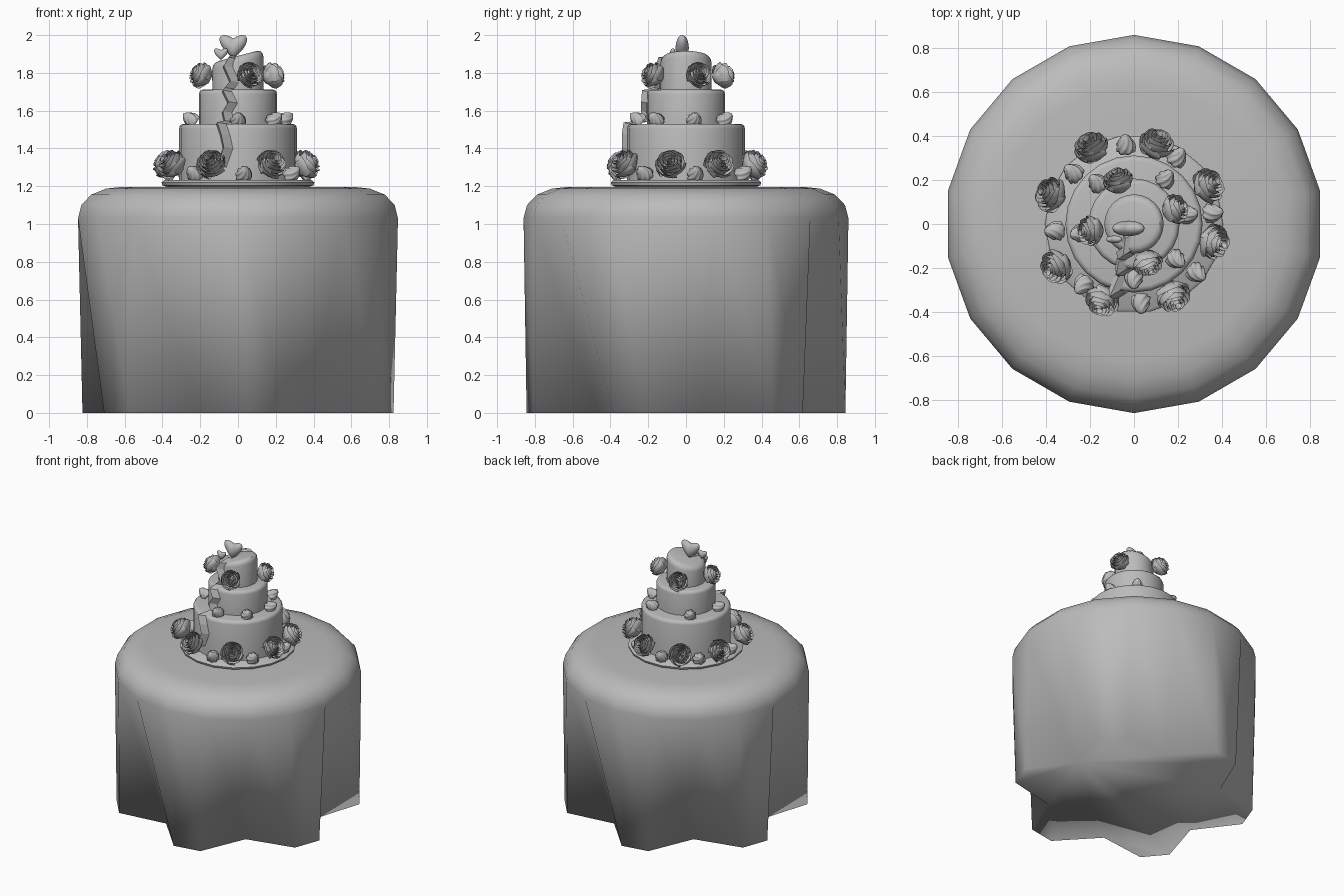
import bpy, bmesh
from math import sin, cos, pi, radians
from mathutils import Vector, Matrix

cube = bpy.data.objects.get("Cube")
if cube:
    bpy.data.objects.remove(cube, do_unlink=True)

grey = bpy.data.materials.new("plain_grey")
grey.use_nodes = True
grey.diffuse_color = (0.5, 0.5, 0.5, 1)
grey.node_tree.nodes["Principled BSDF"].inputs["Base Color"].default_value = (0.5, 0.5, 0.5, 1)


def mesh_from(name, verts, faces, smooth=True, fix=True):
    mesh = bpy.data.meshes.new(name)
    mesh.from_pydata(verts, [], faces)
    if fix:
        bm = bmesh.new()
        bm.from_mesh(mesh)
        bmesh.ops.recalc_face_normals(bm, faces=bm.faces)
        bm.to_mesh(mesh)
        bm.free()
    mesh.polygons.foreach_set("use_smooth", [smooth] * len(mesh.polygons))
    mesh.materials.append(grey)
    return mesh


def place(name, mesh, matrix=None):
    obj = bpy.data.objects.new(name, mesh)
    bpy.context.collection.objects.link(obj)
    if matrix is not None:
        obj.matrix_world = matrix
    return obj


def sharpen(obj, angle=40):
    bpy.ops.object.select_all(action="DESELECT")
    obj.select_set(True)
    bpy.context.view_layer.objects.active = obj
    bpy.ops.object.shade_smooth_by_angle(angle=radians(angle))


def polar(r, deg, z):
    return Vector((r * cos(radians(deg)), r * sin(radians(deg)), z))


def rings_to_mesh(name, rings, smooth=True):
    """Skin equal rings from bottom to top and close both ends."""
    n = len(rings[0])
    verts = [v for ring in rings for v in ring]
    faces = [list(range(n))[::-1], list(range(len(verts) - n, len(verts)))]
    for k in range(len(rings) - 1):
        for i in range(n):
            a, b = k * n + i, k * n + (i + 1) % n
            if k == 0:  # fold diagonal runs down to the next corner
                faces += [(a, b, a + n), (b, b + n, a + n)]
            else:
                faces.append((a, b, b + n, a + n))
    return mesh_from(name, verts, faces, smooth)


# Tablecloth: 18 sides, every third hem corner pulled in to make six folds
SIDES = 18
hem = []
for i in range(SIDES):
    fold = i % 3
    hem.append(polar(0.61 if fold == 0 else 0.845, 10 + 20 * i + (0, 3, -3)[fold], 0))
cloth_profile = [(0.86, 1.03), (0.842, 1.1), (0.79, 1.155), (0.71, 1.187), (0.62, 1.197)]
cloth_rings = [hem] + [[polar(r, 10 + 20 * i, z) for i in range(SIDES)] for r, z in cloth_profile]
place("tablecloth", rings_to_mesh("tablecloth", cloth_rings))


# Cake board and tiers
def lathe(name, profile, sides, lean=0.0):
    z0 = profile[0][1]
    rings = []
    for r, z in profile:
        ring = [polar(r, 360 * i / sides, z) for i in range(sides)]
        for v in ring:
            v.z += v.x * lean * (z - z0)
        rings.append(ring)
    obj = place(name, rings_to_mesh(name, rings))
    sharpen(obj)
    return obj


def tier(name, r, z0, z1, bevel, sides=24, lean=0.0):
    arc = [(r - bevel * (1 - cos(t * pi / 6)), z1 - bevel * (1 - sin(t * pi / 6))) for t in range(4)]
    lathe(name, [(r, z0)] + arc, sides, lean)


lathe("cake_board", [(0.36, 1.19), (0.4, 1.205), (0.405, 1.22), (0.39, 1.232)], 18)
tier("bottom_tier", 0.312, 1.22, 1.53, 0.025)
tier("middle_tier", 0.207, 1.52, 1.712, 0.025)
tier("top_tier", 0.135, 1.7, 1.89, 0.035, lean=1.4)

# Icing ribbon zigzagging down the front of the tiers
path = [(-0.02, -0.04, 1.885), (-0.03, -0.12, 1.875), (-0.055, -0.137, 1.83), (-0.02, -0.14, 1.75),
        (-0.05, -0.145, 1.715), (-0.06, -0.208, 1.7), (-0.03, -0.212, 1.64), (-0.06, -0.212, 1.59),
        (-0.05, -0.215, 1.54), (-0.09, -0.305, 1.53), (-0.07, -0.315, 1.47), (-0.055, -0.315, 1.4),
        (-0.09, -0.315, 1.3)]
ribbon_verts, ribbon_faces = [], []
for i, (x, y, z) in enumerate(path):
    ribbon_verts += [(x - 0.025, y + 0.01, z), (x - 0.02, y - 0.025, z + 0.008), (x + 0.028, y + 0.004, z)]
    if i:
        for k in (0, 1):
            a = i * 3 + k
            ribbon_faces.append((a - 3, a, a + 1, a - 2))
place("icing_ribbon", mesh_from("icing_ribbon", ribbon_verts, ribbon_faces, smooth=False))


# Rose: bud and layers of cupped petals around local z
def make_rose():
    verts, faces = [], []
    cols, rows = 6, 5
    layers = [(5, 0.083, -0.055, 0.085, 0.0), (5, 0.068, -0.04, 0.095, 0.6),
              (4, 0.05, -0.02, 0.088, 0.2), (3, 0.033, 0.0, 0.075, 0.9), (2, 0.017, 0.0, 0.08, 0.3)]
    for count, radius, base, height, turn in layers:
        for p in range(count):
            mid = turn + 2 * pi * p / count
            start = len(verts)
            for j in range(rows + 1):
                for i in range(cols + 1):
                    u, v = 2 * i / cols - 1, j / rows
                    ang = mid + u * 0.78 * 2 * pi / count
                    r = radius * (0.3 + 0.72 * sin(v * pi * 0.62)) + 0.006 * u
                    if j == rows:
                        r += 0.006 * (1 - u * u)
                    h = base + height * v * (1 - 0.28 * u * u)
                    verts.append((r * cos(ang), r * sin(ang), h))
            for j in range(rows):
                for i in range(cols):
                    a = start + j * (cols + 1) + i
                    faces.append((a, a + 1, a + cols + 2, a + cols + 1))
    # solid heart of the flower
    start = len(verts)
    seg, prof = 10, [(0.03, -0.058), (0.06, -0.03), (0.062, 0.0), (0.04, 0.025), (0.008, 0.055)]
    for r, z in prof:
        verts += [tuple(polar(r, 360 * i / seg, z)) for i in range(seg)]
    for k in range(len(prof) - 1):
        for i in range(seg):
            a, b = start + k * seg + i, start + k * seg + (i + 1) % seg
            faces.append((a, b, b + seg, a + seg))
    faces.append(tuple(start + i for i in range(seg))[::-1])
    return mesh_from("rose", verts, faces, fix=False)


# Piped cream swirl: fluted dome twisting up to a tip
def make_swirl():
    rings, lobes, n = [], 7, 28
    for k in range(8):
        t = k / 7
        r = 0.052 * (1 - t) ** 0.6 * (0.8 + 0.6 * min(t, 0.34)) + 0.002
        ring = []
        for i in range(n):
            a = 2 * pi * i / n
            rr = r * (0.84 + 0.2 * abs(cos(lobes * a / 2)))
            ring.append(Vector((rr * cos(a + 1.5 * t), rr * sin(a + 1.5 * t), 0.085 * t - 0.025)))
        rings.append(ring)
    return rings_to_mesh("swirl", rings)


def outward(x, y, z, lift, size=1.0, spin=0.0):
    """Stand a piece at a point, facing away from the cake's axis."""
    aim = Vector((x, y, 0)).normalized() * cos(lift) + Vector((0, 0, sin(lift)))
    turn = aim.to_track_quat("Z", "Y").to_matrix().to_4x4()
    return Matrix.Translation((x, y, z)) @ turn @ Matrix.Rotation(spin, 4, "Z") @ Matrix.Scale(size, 4)


rose, swirl = make_rose(), make_swirl()
low_roses = [(-0.19, 0.34), (0.1, 0.355), (0.33, 0.17), (0.355, -0.08),
             (0.175, -0.32), (-0.14, -0.34), (-0.345, -0.19), (-0.37, 0.13)]
for i, (x, y) in enumerate(low_roses):
    place("lower_rose", rose, outward(x, y, 1.31, 0.6, 0.92, i))
high_roses = [(0.06, -0.17), (0.18, 0.065), (-0.07, 0.19), (-0.19, -0.03)]
for i, (x, y) in enumerate(high_roses):
    place("upper_rose", rose, outward(x, y, 1.785, 0.45, 0.8, i * 1.3))
for deg in (275, 322, 8, 57, 96, 140, 185, 230):
    place("lower_swirl", swirl, outward(*polar(0.36, deg, 1.265), 0.6))
for deg in (270, 320, 10, 55, 132, 190):
    place("middle_swirl", swirl, outward(*polar(0.25, deg, 1.55), 0.65, 0.95))


# Heart toppers: flattened sphere with its sides lifted into two lobes
def heart(name, x, y, z, size):
    bm = bmesh.new()
    bmesh.ops.create_uvsphere(bm, u_segments=24, v_segments=14, radius=1,
                              matrix=Matrix.Rotation(pi / 2, 4, "X"))
    for v in bm.verts:
        side = abs(v.co.x)
        v.co = Vector((v.co.x * 0.073, v.co.y * 0.035, v.co.z * 0.052 + side * 0.046)) * size
    mesh = bpy.data.meshes.new(name)
    bm.to_mesh(mesh)
    bm.free()
    mesh.polygons.foreach_set("use_smooth", [True] * len(mesh.polygons))
    mesh.materials.append(grey)
    place(name, mesh, Matrix.Translation((x, y, z)))


heart("large_heart", -0.025, -0.02, 1.931, 1.0)
heart("small_heart", -0.09, -0.07, 1.895, 0.5)
